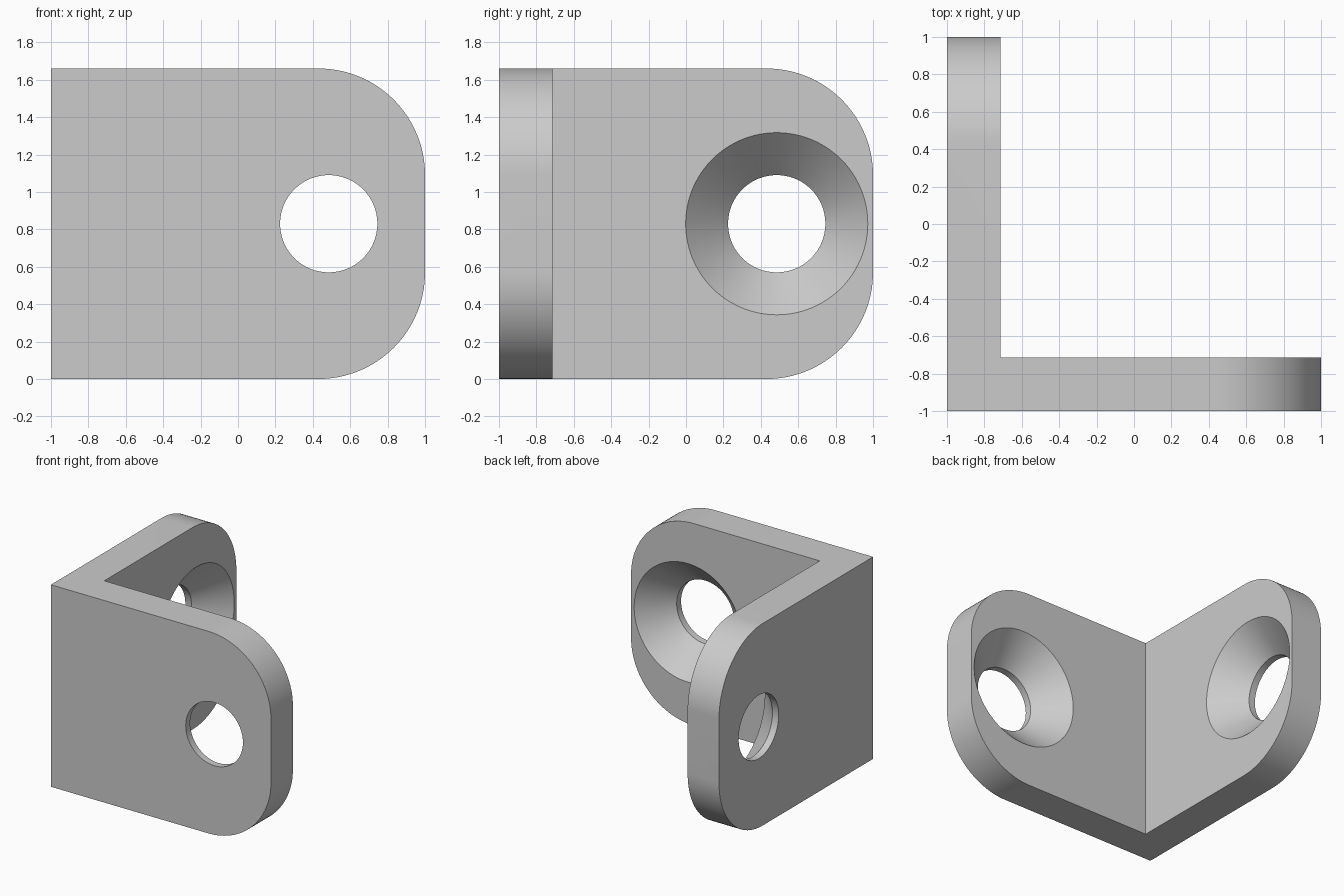
import bpy
import bmesh
from math import cos, sin, pi, radians
from mathutils import Matrix

cube = bpy.data.objects.get("Cube")
if cube:
    bpy.data.objects.remove(cube, do_unlink=True)

HEIGHT, THICK, CORNER = 1.66, 0.285, 0.57
HOLE_AT, HOLE_R, SINK_R, LIP = 0.485, 0.26, 0.487, 0.057
INNER = THICK - 1

steel = bpy.data.materials.new("plain grey")
steel.use_nodes = True
GREY = (0.6, 0.6, 0.6, 1)
steel.diffuse_color = GREY
steel.node_tree.nodes["Principled BSDF"].inputs["Base Color"].default_value = GREY


def make_object(name, bm):
    bmesh.ops.recalc_face_normals(bm, faces=bm.faces)
    mesh = bpy.data.meshes.new(name)
    bm.to_mesh(mesh)
    bm.free()
    mesh.materials.append(steel)
    obj = bpy.data.objects.new(name, mesh)
    bpy.context.collection.objects.link(obj)
    return obj


def prism(name, points, direction):
    """Extrude a closed outline along a direction."""
    bm = bmesh.new()
    face = bm.faces.new([bm.verts.new(p) for p in points])
    top = bmesh.ops.extrude_face_region(bm, geom=[face])
    verts = [v for v in top["geom"] if isinstance(v, bmesh.types.BMVert)]
    bmesh.ops.translate(bm, verts=verts, vec=direction)
    return make_object(name, bm)


def rounded_plate(name):
    """Outline in x and z with a rounded far end, extruded through y."""
    steps = 32
    outline = [(-2, HEIGHT + 0), (-2, 0)]
    for centre_z, start in ((CORNER, -pi / 2), (HEIGHT - CORNER, 0)):
        for i in range(steps + 1):
            a = start + i * pi / 2 / steps
            outline.append((1 - CORNER + CORNER * cos(a), centre_z + CORNER * sin(a)))
    return prism(name, [(x, -2, z) for x, z in outline], (0, 4, 0))


def countersink(name):
    """Lathe the screw hole about an axis along y."""
    bm = bmesh.new()
    profile = [(0, -1.2), (HOLE_R, -1.2), (HOLE_R, LIP - 1),
               (SINK_R, INNER), (SINK_R, INNER + 0.1), (0, INNER + 0.1)]
    verts = [bm.verts.new((HOLE_AT + r, y, HEIGHT / 2)) for r, y in profile]
    edges = [bm.edges.new(pair) for pair in zip(verts, verts[1:])]
    bmesh.ops.spin(bm, geom=verts + edges, cent=(HOLE_AT, 0, HEIGHT / 2),
                   axis=(0, 1, 0), angle=2 * pi, steps=96)
    bmesh.ops.remove_doubles(bm, verts=bm.verts, dist=1e-4)
    return make_object(name, bm)


# L-shaped block
ell = [(-1, -1), (1, -1), (1, INNER), (INNER, INNER), (INNER, 1), (-1, 1)]
bracket = prism("angle_bracket", [(x, y, 0) for x, y in ell], (0, 0, HEIGHT))
bpy.context.view_layer.objects.active = bracket
bracket.select_set(True)

# Swapping x and y turns the front wing's tools into the side wing's tools
swap = Matrix(((0, 1, 0, 0), (1, 0, 0, 0), (0, 0, 1, 0), (0, 0, 0, 1)))
for side in ("front", "side"):
    for maker, operation in ((rounded_plate, "INTERSECT"), (countersink, "DIFFERENCE")):
        tool = maker(side + "_cutter")
        tool.hide_render = True
        if side == "side":
            tool.data.transform(swap)
            tool.data.flip_normals()
        mod = bracket.modifiers.new("cut", "BOOLEAN")
        mod.operation, mod.solver, mod.object = operation, "EXACT", tool
        bpy.ops.object.modifier_apply(modifier=mod.name)
        bpy.data.objects.remove(tool, do_unlink=True)

bpy.ops.object.shade_smooth_by_angle(angle=radians(30))
